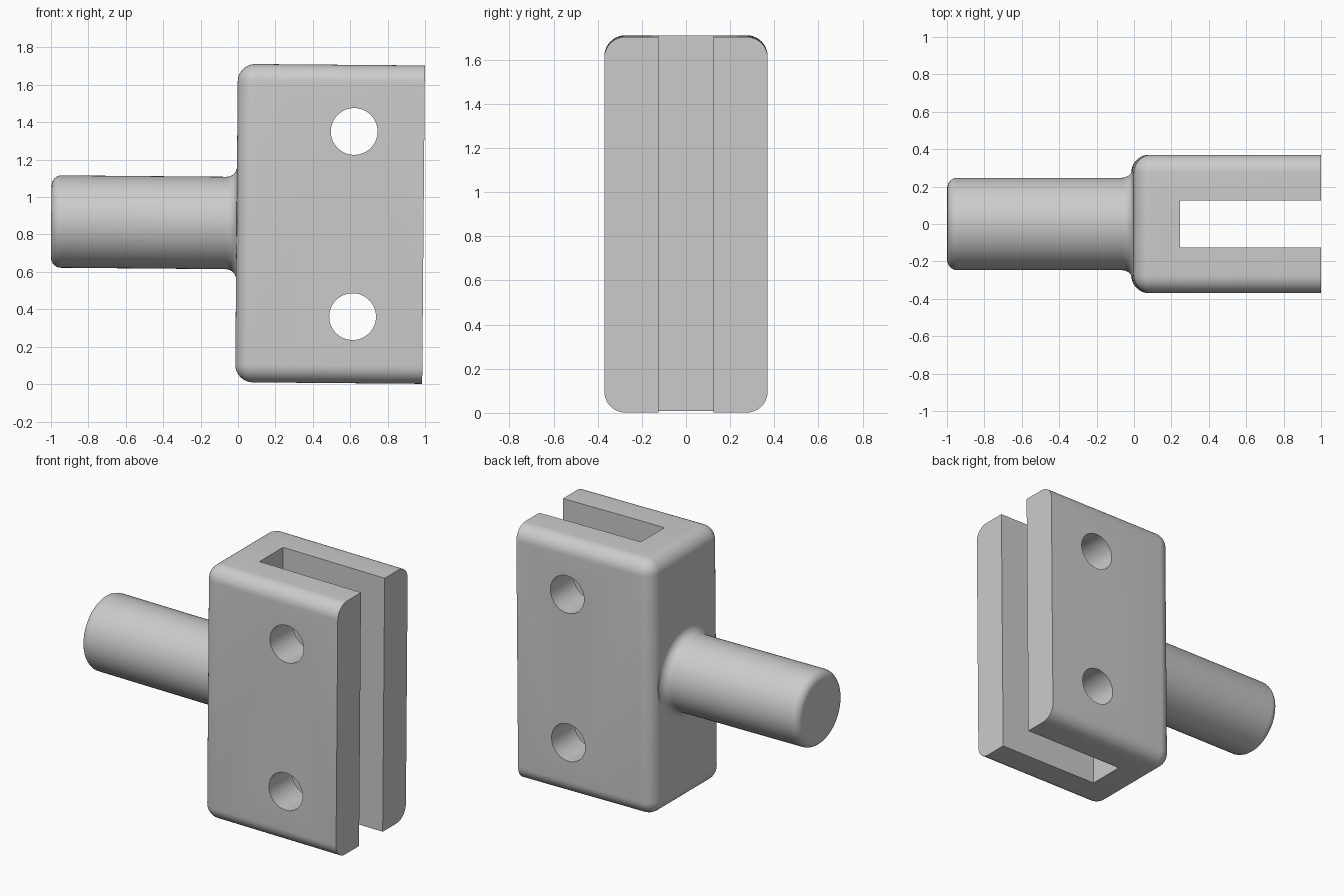
import bpy, bmesh, math
from mathutils import Matrix, Vector

cube = bpy.data.objects.get("Cube")
if cube:
    bpy.data.objects.remove(cube, do_unlink=True)

LENGTH, HALF_DEPTH, HALF_HEIGHT = 1.0, 0.37, 0.851
ROUND = 0.095
SHANK_R, SHANK_END, FILLET = 0.247, -0.991, 0.055

grey = bpy.data.materials.new("plain grey")
grey.use_nodes = True
colour = (0.6, 0.6, 0.6, 1)
grey.diffuse_color = colour
grey.node_tree.nodes["Principled BSDF"].inputs["Base Color"].default_value = colour


def make_object(name, bm):
    bmesh.ops.recalc_face_normals(bm, faces=bm.faces)
    mesh = bpy.data.meshes.new(name)
    bm.to_mesh(mesh)
    bm.free()
    mesh.materials.append(grey)
    obj = bpy.data.objects.new(name, mesh)
    bpy.context.collection.objects.link(obj)
    return obj


def box(low, high):
    bm = bmesh.new()
    bmesh.ops.create_cube(bm, size=1)
    low, high = Vector(low), Vector(high)
    for v in bm.verts:
        v.co = (low + high) / 2 + v.co * (high - low)
    return bm


def arc(cx, cr, radius, start, end, steps=8):
    angles = [math.radians(start + (end - start) * i / steps) for i in range(steps + 1)]
    return [(cx + radius * math.cos(a), cr + radius * math.sin(a)) for a in angles]


# Block: every edge rounded except those around the open end
bm = box((0, -HALF_DEPTH, -HALF_HEIGHT), (LENGTH, HALF_DEPTH, HALF_HEIGHT))
edges = [e for e in bm.edges if min(v.co.x for v in e.verts) < 0.01]
bmesh.ops.bevel(bm, geom=edges, offset=ROUND, segments=10, profile=0.5, affect='EDGES')
clevis = make_object("clevis_block", bm)

# Shank: turned profile with a rounded tip and a fillet at the block
tip = 0.055
profile = [(SHANK_END, 0)]
profile += arc(SHANK_END + tip, SHANK_R - tip, tip, 180, 90)
profile += arc(-FILLET, SHANK_R + FILLET, FILLET, 270, 360)
profile += [(0.05, SHANK_R + FILLET), (0.05, 0)]
bm = bmesh.new()
verts = [bm.verts.new((x, 0, r)) for x, r in profile]
edges = [bm.edges.new(pair) for pair in zip(verts, verts[1:])]
bmesh.ops.spin(bm, geom=verts + edges, cent=(0, 0, 0), axis=(1, 0, 0),
               angle=math.tau, steps=64)
bmesh.ops.remove_doubles(bm, verts=bm.verts, dist=0.0001)
shank = make_object("shank", bm)

# Slot cutter, open at the end, top and bottom
slot = make_object("slot_cutter", box((0.248, -0.125, -1), (1.2, 0.125, 1)))

# Pin hole cutters, across both cheeks
holes = []
for side in (-1, 1):
    bm = bmesh.new()
    bmesh.ops.create_cone(bm, cap_ends=True, segments=64, radius1=0.125, radius2=0.125,
                          depth=1, matrix=Matrix.Translation((0.625, 0, side * 0.495))
                          @ Matrix.Rotation(math.pi / 2, 4, 'X'))
    holes.append(make_object("pin_hole_cutter", bm))

# Combine the parts into one solid
tools = [(shank, 'UNION'), (slot, 'DIFFERENCE')] + [(h, 'DIFFERENCE') for h in holes]
bpy.ops.object.select_all(action='DESELECT')
clevis.select_set(True)
bpy.context.view_layer.objects.active = clevis
for tool, operation in tools:
    mod = clevis.modifiers.new(tool.name, 'BOOLEAN')
    mod.object, mod.operation, mod.solver = tool, operation, 'EXACT'
    bpy.ops.object.modifier_apply(modifier=mod.name)
    bpy.data.objects.remove(tool, do_unlink=True)
bpy.ops.object.shade_smooth_by_angle(angle=math.radians(30))

# The whole part leans very slightly
clevis.location = (-0.008, 0, 0.861)
clevis.rotation_euler.y = 0.0085
